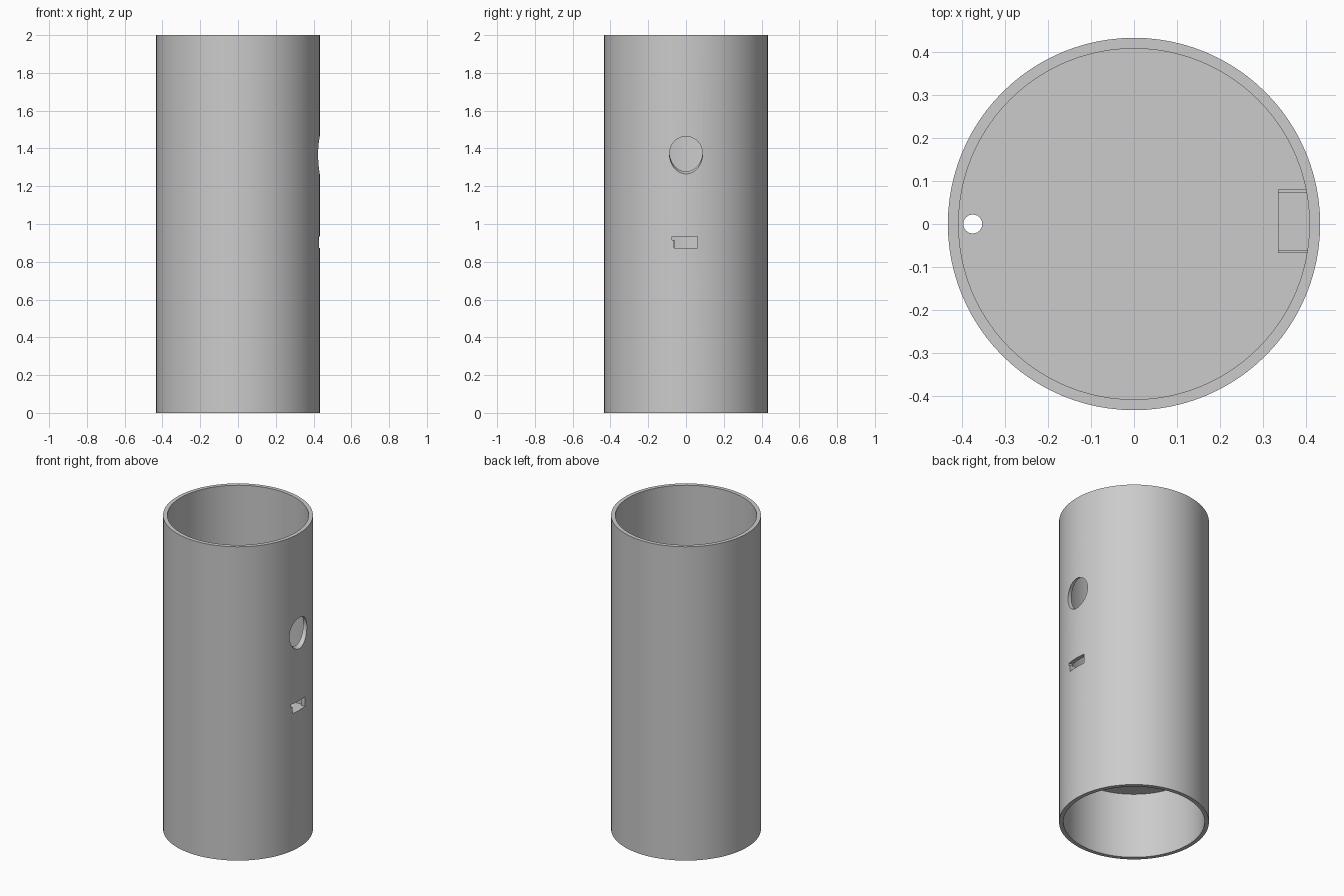
import bpy
import math

old = bpy.data.objects.get("Cube")
if old:
    bpy.data.objects.remove(old, do_unlink=True)

OUTER, INNER, HEIGHT = 0.433, 0.408, 2.0

grey = bpy.data.materials.new("plain grey")
grey.use_nodes = True
grey.diffuse_color = (0.6, 0.6, 0.6, 1)
grey.node_tree.nodes["Principled BSDF"].inputs["Base Color"].default_value = (0.6, 0.6, 0.6, 1)


def cylinder(name, radius, z0, z1, x=0, sides=96):
    bpy.ops.mesh.primitive_cylinder_add(vertices=sides, radius=radius, depth=z1 - z0,
                                        location=(x, 0, (z0 + z1) / 2))
    ob = bpy.context.object
    ob.name = name
    ob.data.materials.append(grey)
    return ob


def prism(name, profile, x0, x1):
    """Extrude a closed (y, z) outline along x."""
    n = len(profile)
    verts = [(x, y, z) for x in (x0, x1) for y, z in profile]
    faces = [tuple(reversed(range(n))), tuple(range(n, 2 * n))]
    faces += [(i, (i + 1) % n, (i + 1) % n + n, i + n) for i in range(n)]
    mesh = bpy.data.meshes.new(name)
    mesh.from_pydata(verts, [], faces)
    mesh.materials.append(grey)
    ob = bpy.data.objects.new(name, mesh)
    bpy.context.collection.objects.link(ob)
    return ob


def combine(target, other, operation):
    """Apply a boolean and drop the helper."""
    bpy.context.view_layer.objects.active = target
    mod = target.modifiers.new("cut", 'BOOLEAN')
    mod.operation = operation
    mod.solver = 'EXACT'
    mod.object = other
    bpy.ops.object.modifier_apply(modifier=mod.name)
    bpy.data.objects.remove(other, do_unlink=True)


def smooth(ob):
    bpy.ops.object.select_all(action='DESELECT')
    ob.select_set(True)
    bpy.context.view_layer.objects.active = ob
    bpy.ops.object.shade_smooth_by_angle(angle=math.radians(30))


# Open tube
tube = cylinder("tube_wall", OUTER, 0, HEIGHT)
combine(tube, cylinder("bore", INNER, -0.1, HEIGHT + 0.1), 'DIFFERENCE')

# Slanted round hole, rising towards the inside
tilt = math.radians(28)
drill = cylinder("drill", 0.0875, -0.12, 0.12, sides=64)
drill.location = (OUTER, 0, 1.364)
drill.rotation_euler = (0, math.pi / 2 + tilt, 0)
combine(tube, drill, 'DIFFERENCE')

# Notched slot
slot = [(-0.063, 0.873), (0.062, 0.873), (0.062, 0.934),
        (-0.074, 0.934), (-0.074, 0.915), (-0.063, 0.915)]
combine(tube, prism("slot_cutter", slot, 0.35, 0.5), 'DIFFERENCE')
smooth(tube)

# Inner floor with a cable hole
base = cylinder("inner_floor", INNER + 0.005, 0.42, 0.45)
combine(base, cylinder("cable_hole", 0.022, 0.3, 0.6, x=-0.375, sides=32), 'DIFFERENCE')
smooth(base)

# Small tray with side rails behind the slot
tray = [(-0.067, 0.85), (0.08, 0.85), (0.08, 0.915), (0.073, 0.915),
        (0.073, 0.873), (-0.06, 0.873), (-0.06, 0.915), (-0.067, 0.915)]
prism("slot_tray", tray, 0.335, 0.412)
